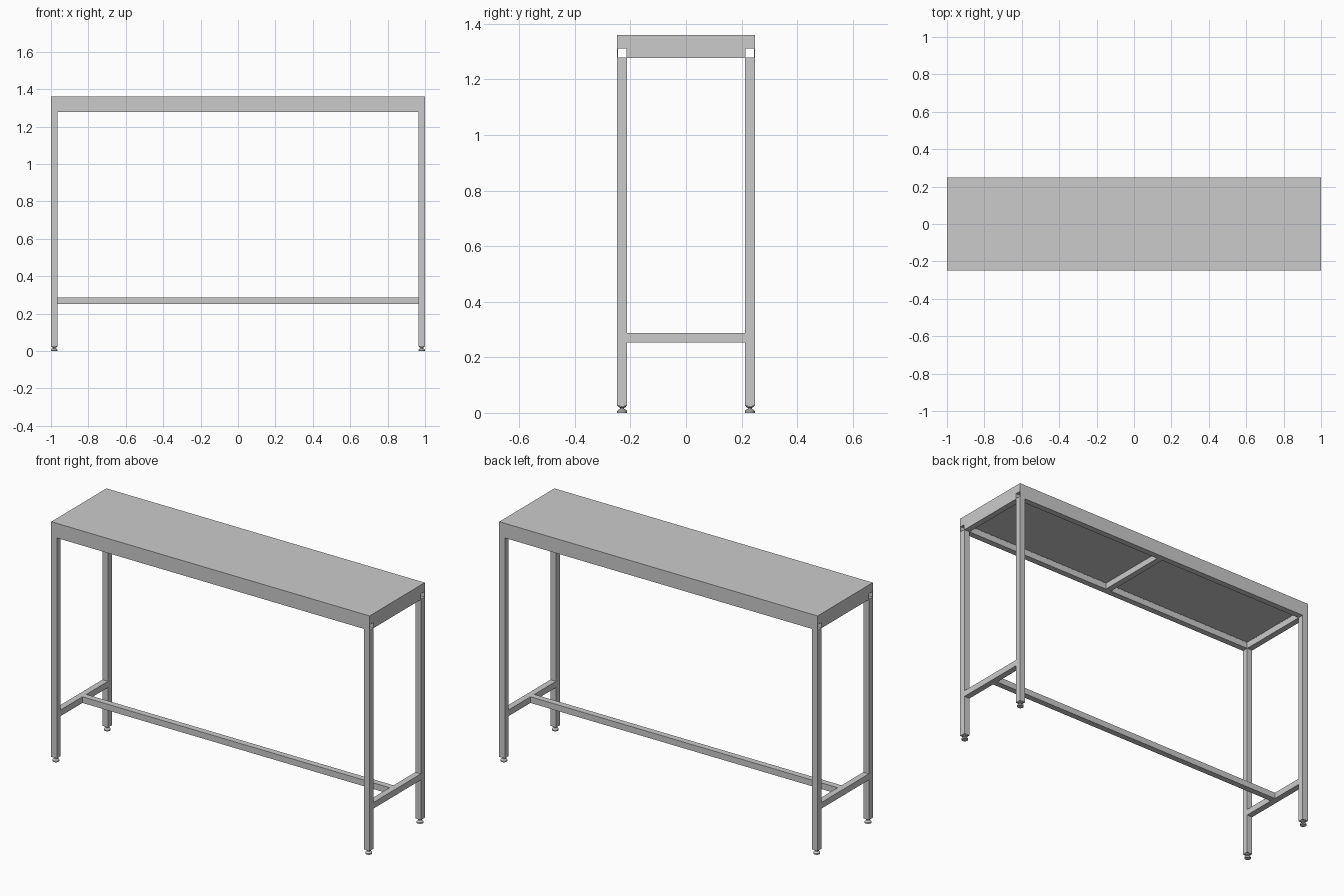
import bpy, bmesh, math
from mathutils import Vector

if "Cube" in bpy.data.objects:
    bpy.data.objects.remove(bpy.data.objects["Cube"])

T = 0.035            # square tube size
HX, HY = 1.0, 0.2475 # half length, half depth
LX, LY = HX - T / 2, HY - T / 2
RAIL_Z = 1.277 + T / 2
LOW_Z = 0.27


def finish(name, bm):
    bmesh.ops.recalc_face_normals(bm, faces=bm.faces)
    mesh = bpy.data.meshes.new(name)
    bm.to_mesh(mesh)
    bm.free()
    ob = bpy.data.objects.new(name, mesh)
    bpy.context.collection.objects.link(ob)
    return ob


def box(name, centre, size):
    bm = bmesh.new()
    bmesh.ops.create_cube(bm, size=1)
    bmesh.ops.scale(bm, vec=size, verts=bm.verts)
    bmesh.ops.translate(bm, vec=centre, verts=bm.verts)
    return finish(name, bm)


def open_tube(name, centre, length, wall=0.002):
    # hollow square tube along x, open at both ends
    bm = bmesh.new()
    rings = []
    for x in (-length / 2, length / 2):
        for h in (T / 2, T / 2 - wall):
            rings.append([bm.verts.new(Vector(centre) + Vector((x, y * h, z * h)))
                          for y, z in ((-1, -1), (1, -1), (1, 1), (-1, 1))])
    o0, i0, o1, i1 = rings
    for a, b in ((o0, o1), (o1, i1), (i1, i0), (i0, o0)):
        for k in range(4):
            n = (k + 1) % 4
            bm.faces.new((a[k], a[n], b[n], b[k]))
    return finish(name, bm)


def lathe(name, profile, x, y, steps=24):
    bm = bmesh.new()
    vs = [bm.verts.new((r, 0, z)) for r, z in profile]
    es = [bm.edges.new(p) for p in zip(vs, vs[1:])]
    bmesh.ops.spin(bm, geom=vs + es, cent=(0, 0, 0), axis=(0, 0, 1),
                   angle=math.tau, steps=steps)
    bmesh.ops.remove_doubles(bm, verts=bm.verts, dist=1e-5)
    for f in bm.faces:
        f.smooth = True
    for e in bm.edges:
        if len(e.link_faces) == 2 and e.calc_face_angle(0) > math.radians(30):
            e.smooth = False
    bmesh.ops.translate(bm, vec=(x, y, 0), verts=bm.verts)
    return finish(name, bm)


# table top, with a slightly recessed board underneath the folded edge
top = box("table_top", (0, 0, 1.336), (2 * HX, 2 * HY, 0.048))
bm = bmesh.new()
bm.from_mesh(top.data)
bm.faces.ensure_lookup_table()
under = min(bm.faces, key=lambda f: f.calc_center_median().z)
bmesh.ops.inset_region(bm, faces=[under], thickness=0.05)
bmesh.ops.inset_region(bm, faces=[under], thickness=0.0005, depth=-0.002)
bm.to_mesh(top.data)
bm.free()

# long top rails, open at the ends
for sy, side in ((-1, "front"), (1, "back")):
    open_tube(side + "_top_rail", (0, sy * LY, RAIL_Z), 2 * HX)

# short rails under the top: both ends and the middle
for x, side in ((-LX, "left"), (0, "middle"), (LX, "right")):
    box(side + "_cross_rail", (x, 0, RAIL_Z), (T, 2 * (HY - T), T))

# legs with adjustable feet
foot = [(0, 0), (0.0175, 0), (0.0175, 0.007), (0.014, 0.011), (0.008, 0.014),
        (0.007, 0.018), (0.013, 0.021), (0.015, 0.026), (0, 0.026)]
leg_bottom, leg_top = 0.025, 1.277
for sx, a in ((-1, "left"), (1, "right")):
    for sy, b in ((-1, "front"), (1, "back")):
        box(f"{b}_{a}_leg", (sx * LX, sy * LY, (leg_bottom + leg_top) / 2),
            (T, T, leg_top - leg_bottom))
        lathe(f"{b}_{a}_foot", foot, sx * LX, sy * LY)
    # low stretcher between front and back legs
    box(a + "_stretcher", (sx * LX, 0, LOW_Z), (T, 2 * (HY - T), T))

# long low stretcher
box("long_stretcher", (0, 0, LOW_Z), (2 * (HX - T), T, T))
